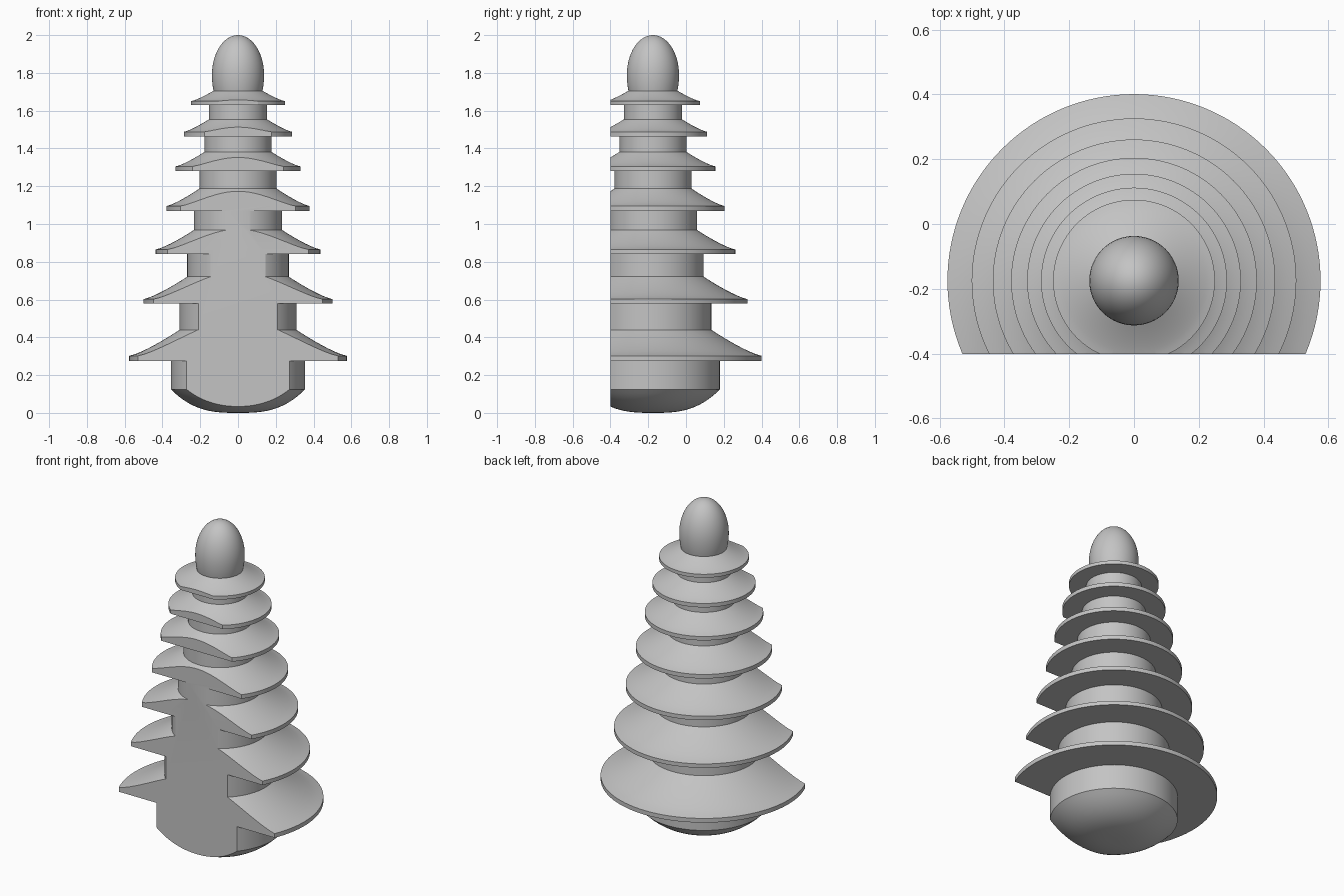
import bpy, bmesh, math
from mathutils import Vector

cube = bpy.data.objects.get("Cube")
if cube:
    bpy.data.objects.remove(cube, do_unlink=True)

AXIS_Y = -0.175     # centre line of the turned shape
CUT_Y = -0.401      # flat front face
SHRINK = 0.87       # each tier is this much narrower than the one below
STEPS = 128

grey = bpy.data.materials.new("light grey")
grey.use_nodes = True
grey.diffuse_color = (0.55, 0.55, 0.55, 1)
grey.node_tree.nodes["Principled BSDF"].inputs["Base Color"].default_value = grey.diffuse_color


def turned(name, profile, cut=False):
    """Revolve (radius, height) points about the centre line, optionally slicing the front flat."""
    bm = bmesh.new()
    verts = [bm.verts.new((r, AXIS_Y, z)) for r, z in profile]
    edges = [bm.edges.new(pair) for pair in zip(verts, verts[1:])]
    bmesh.ops.spin(bm, geom=verts + edges, cent=(0, AXIS_Y, 0), axis=(0, 0, 1),
                   angle=math.tau, steps=STEPS, use_merge=True)
    bmesh.ops.remove_doubles(bm, verts=bm.verts[:], dist=1e-5)
    if cut:
        bmesh.ops.bisect_plane(bm, geom=bm.verts[:] + bm.edges[:] + bm.faces[:],
                               plane_co=(0, CUT_Y, 0), plane_no=(0, -1, 0), clear_outer=True)
        rim = [e for e in bm.edges if e.is_boundary]
        bmesh.ops.holes_fill(bm, edges=rim, sides=0)
    bmesh.ops.recalc_face_normals(bm, faces=bm.faces[:])
    mesh = bpy.data.meshes.new(name)
    bm.to_mesh(mesh)
    bm.free()
    mesh.materials.append(grey)
    obj = bpy.data.objects.new(name, mesh)
    bpy.context.collection.objects.link(obj)
    bpy.ops.object.select_all(action='DESELECT')
    obj.select_set(True)
    bpy.context.view_layer.objects.active = obj
    bpy.ops.object.shade_smooth_by_angle(angle=math.radians(28))
    return obj


# Rounded base
core, brim = 0.355, 0.576
body = [(core * i / 16, 0.125 * (i / 16) ** 2.9) for i in range(17)]

# Tiers: underside, top of the brim edge, top of the sloping skirt
tiers = [(0.276, 0.302, 0.440), (0.578, 0.602, 0.721), (0.840, 0.865, 0.968),
         (1.070, 1.095, 1.188), (1.281, 1.305, 1.382), (1.464, 1.488, 1.554),
         (1.629, 1.650, 1.703)]
for under, edge, top in tiers:
    body += [(core, under), (brim, under)]
    core *= SHRINK
    for i in range(9):
        t = i / 8
        body.append((brim + (core - brim) * t, edge + (top - edge) * t ** 1.27))
    brim *= SHRINK
body.append((0, body[-1][1]))
turned("tiered_body", body, cut=True)

# Egg-shaped tip
tip_r, tip_z, seat_z = 0.138, 1.79, 1.70
tip = [(0, seat_z)]
for i in range(5):
    z = seat_z + (tip_z - seat_z) * i / 5
    tip.append((tip_r * math.sqrt(1 - ((tip_z - z) / 0.25) ** 2), z))
for i in range(17):
    a = math.pi / 2 * i / 16
    tip.append((tip_r * math.cos(a), tip_z + (2 - tip_z) * math.sin(a)))
turned("rounded_tip", tip)
